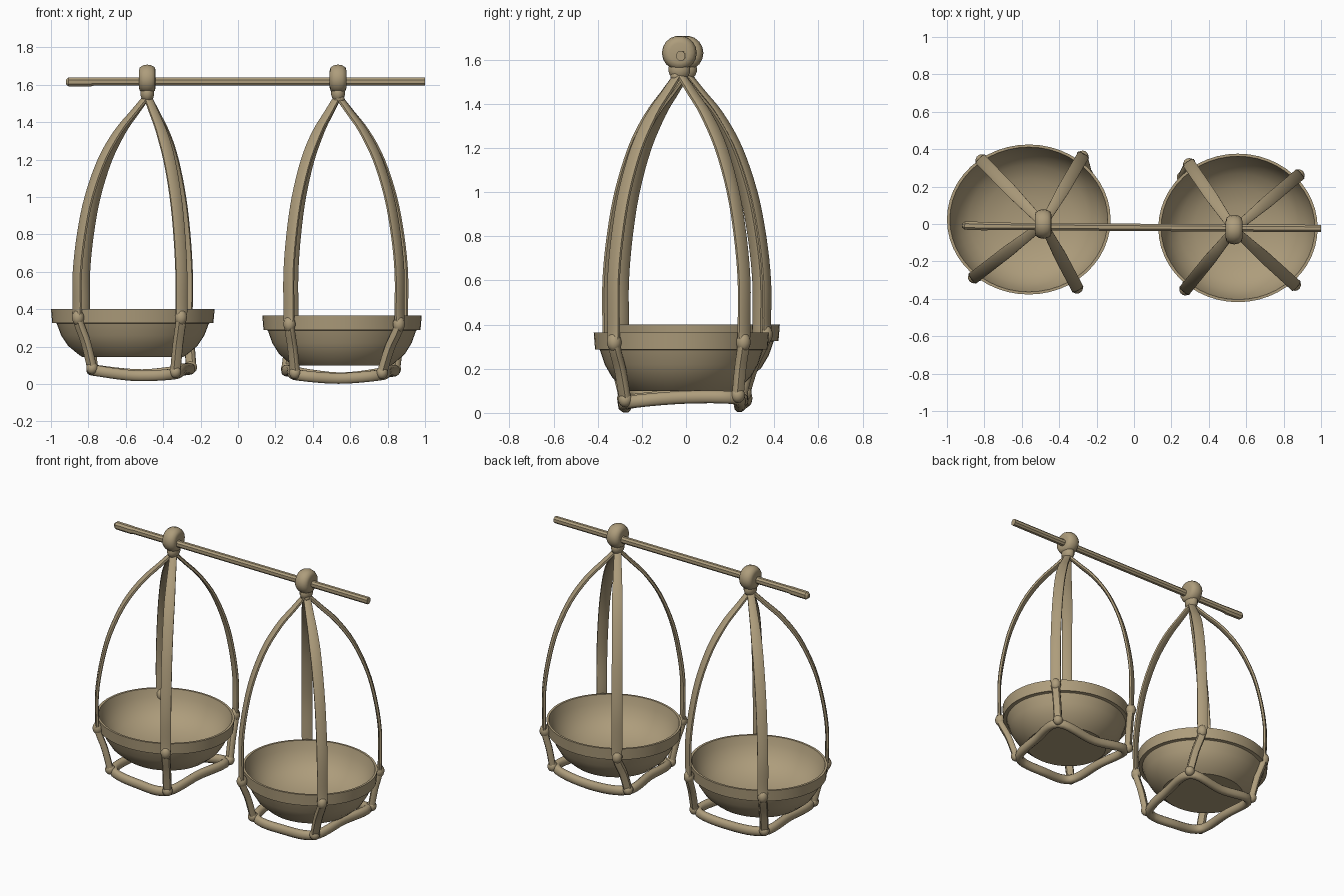
import bpy, bmesh, math
from mathutils import Vector

if "Cube" in bpy.data.objects:
    bpy.data.objects.remove(bpy.data.objects["Cube"])

mat = bpy.data.materials.new("tan wicker")
mat.diffuse_color = (0.42, 0.335, 0.20, 1)
mat.use_nodes = True
mat.node_tree.nodes["Principled BSDF"].inputs["Base Color"].default_value = mat.diffuse_color


def finish(bm, name, angle=40):
    bmesh.ops.recalc_face_normals(bm, faces=bm.faces)
    me = bpy.data.meshes.new(name)
    bm.to_mesh(me)
    bm.free()
    me.materials.append(mat)
    ob = bpy.data.objects.new(name, me)
    bpy.context.collection.objects.link(ob)
    bpy.ops.object.select_all(action='DESELECT')
    ob.select_set(True)
    bpy.context.view_layer.objects.active = ob
    bpy.ops.object.shade_smooth_by_angle(angle=math.radians(angle))
    return ob


def smooth_path(pts, closed=False, steps=4):
    """Catmull-Rom through the points"""
    p = [Vector(q) for q in pts]
    n = len(p)
    get = (lambda i: p[i % n]) if closed else (lambda i: p[max(0, min(n - 1, i))])
    out = []
    for i in range(n if closed else n - 1):
        a, b, c, d = get(i - 1), get(i), get(i + 1), get(i + 2)
        for k in range(steps):
            t = k / steps
            out.append(0.5 * (2 * b + (c - a) * t + (2 * a - 5 * b + 4 * c - d) * t * t
                              + (3 * b - a - 3 * c + d) * t ** 3))
    if not closed:
        out.append(p[-1])
    return out


def sweep(name, path, side, size, sides=10, power=0.6, closed=False, angle=40):
    """Sweep a rounded section; size(point) gives half width along side, half thickness"""
    bm = bmesh.new()
    n = len(path)
    rings = []
    for i, p in enumerate(path):
        nxt = path[(i + 1) % n] if closed else path[min(i + 1, n - 1)]
        prv = path[i - 1] if closed else path[max(i - 1, 0)]
        tan = (nxt - prv).normalized()
        s = (side - tan * side.dot(tan)).normalized()
        nor = tan.cross(s)
        w, t = size(p)
        ring = []
        for k in range(sides):
            a = 2 * math.pi * (k + 0.5) / sides
            c, d = math.cos(a), math.sin(a)
            c = math.copysign(abs(c) ** power, c)
            d = math.copysign(abs(d) ** power, d)
            ring.append(bm.verts.new(p + s * c * w + nor * d * t))
        rings.append(ring)
    for i in range(n if closed else n - 1):
        r, q = rings[i], rings[(i + 1) % n]
        for k in range(sides):
            bm.faces.new((r[k], r[(k + 1) % sides], q[(k + 1) % sides], q[k]))
    if not closed:
        bm.faces.new(rings[0])
        bm.faces.new(rings[-1])
    return finish(bm, name, angle)


def blob(name, centre, scale):
    bm = bmesh.new()
    bmesh.ops.create_uvsphere(bm, u_segments=14, v_segments=9, radius=1)
    for v in bm.verts:
        v.co = Vector(centre) + Vector([v.co[i] * scale[i] for i in range(3)])
    return finish(bm, name, 60)


def bowl(name, centre, rx, ry, top, bottom, seg=48):
    """Lathed bowl with a flat base and a raised rim band"""
    h = top - bottom
    prof = [(0, 0), (0.62, 0), (0.67, 0.06), (0.79, 0.23), (0.875, 0.45), (0.93, 0.70),
            (0.945, 0.71), (0.985, 0.71), (1.0, 1.0), (0.965, 1.0), (0.93, 0.80),
            (0.85, 0.56), (0.73, 0.37), (0.55, 0.22), (0.3, 0.13), (0, 0.10)]
    bm = bmesh.new()
    rings = []
    for r, z in prof:
        zz = bottom + z * h
        if r == 0:
            rings.append([bm.verts.new((centre[0], centre[1], zz))] * seg)
        else:
            rings.append([bm.verts.new((centre[0] + rx * r * math.cos(2 * math.pi * k / seg),
                                        centre[1] + ry * r * math.sin(2 * math.pi * k / seg), zz))
                          for k in range(seg)])
    for a, b in zip(rings, rings[1:]):
        for k in range(seg):
            j = (k + 1) % seg
            bm.faces.new(list(dict.fromkeys((a[k], a[j], b[j], b[k]))))
    return finish(bm, name, 28)


def basket(tag, centre, rx, ry, top, bottom, apex, corners, feet, dip):
    bowl(tag + "_bowl", centre, rx, ry, top, bottom)
    apex = Vector(apex)
    mid = Vector((centre[0], centre[1], 0))
    curve = [(1.54, 0.0), (1.45, 0.20), (1.35, 0.42), (1.2, 0.65), (1.0, 0.84),
             (0.8, 0.95), (0.6, 1.01), (top + 0.03, 1.01)]
    for i, (c, f) in enumerate(zip(corners, feet)):
        c, f = Vector((c[0], c[1], 0)), Vector(f)
        base = Vector((apex.x, apex.y, 0))
        pts = [base + (c - base) * k + Vector((0, 0, z)) for z, k in curve]
        # below the rim the strap tucks in towards the foot
        pts.append(c + Vector((0, 0, top - 0.06)))
        pts.append(c.lerp(Vector((f.x, f.y, 0)), 0.55) + Vector((0, 0, (top + f.z) / 2 - 0.02)))
        pts.append(f)
        out = (c - base).normalized()
        side = Vector((-out.y, out.x, 0))

        def size(p):
            if p.z < top - 0.03:
                return 0.027, 0.021
            return 0.034 - 0.012 * max(0, (p.z - 1.3) / 0.24), 0.012
        sweep(f"{tag}_strap_{i}", smooth_path(pts), side, size)
        blob(f"{tag}_rim_knot_{i}", c + Vector((0, 0, top - 0.045)), (0.033, 0.033, 0.042))
        blob(f"{tag}_foot_knot_{i}", f, (0.032, 0.032, 0.034))
    # hanging loop that carries the bowl, tied just inside the feet
    ties = []
    for f in feet:
        f = Vector(f)
        inward = (mid - Vector((f.x, f.y, 0))).normalized()
        ties.append(f + inward * 0.022 - Vector((0, 0, 0.012)))
    loop = []
    for i in range(4):
        a, b = ties[i], ties[(i + 1) % 4]
        m = (a + b) / 2
        m += (Vector((m.x, m.y, 0)) - mid) * 0.06
        m.z = dip[i]
        loop += [a, m]
    sweep(tag + "_bottom_loop", smooth_path(loop, True, 6), Vector((0, 0, 1)),
          lambda p: (0.030, 0.026), power=0.85, closed=True)
    # wrapped knot around the pole, with a neck gathering the straps
    k = Vector((apex.x, apex.y, 1.63))
    knot = [(-0.045, 0.045), (-0.040, 0.064), (-0.022, 0.075), (0, 0.079),
            (0.022, 0.075), (0.040, 0.064), (0.045, 0.045)]
    sizes = {round(k.x + dx, 4): r for dx, r in knot}
    sweep(tag + "_pole_knot", [k + Vector((dx, 0, 0)) for dx, r in knot], Vector((0, 0, 1)),
          lambda p: (sizes[min(sizes, key=lambda q: abs(q - p.x))],) * 2,
          sides=18, power=1.0, angle=60)
    blob(tag + "_knot_neck", (apex.x, apex.y, 1.555), (0.038, 0.05, 0.05))


# left basket
basket("left", (-0.5625, 0.024), 0.4375, 0.401, 0.40, 0.145, (-0.485, 0.0),
       [(-0.855, -0.285), (-0.305, -0.34), (-0.275, 0.36), (-0.815, 0.34)],
       [(-0.78, -0.26, 0.085), (-0.335, -0.28, 0.065), (-0.25, 0.265, 0.09), (-0.775, 0.265, 0.085)],
       [0.045, 0.08, 0.05, 0.08])
# right basket
basket("right", (0.556, -0.021), 0.426, 0.397, 0.365, 0.10, (0.535, -0.03),
       [(0.275, -0.35), (0.86, -0.325), (0.88, 0.26), (0.295, 0.32)],
       [(0.305, -0.275, 0.06), (0.77, -0.275, 0.06), (0.84, 0.235, 0.08), (0.26, 0.25, 0.08)],
       [0.03, 0.07, 0.033, 0.07])
blob("right_knot_tie", (0.54, -0.045, 1.525), (0.03, 0.026, 0.024))

# carrying pole with a thicker left tip
sweep("carrying_pole",
      [Vector(p) for p in ((-0.92, -0.008, 1.615), (-0.905, -0.008, 1.615), (-0.79, -0.012, 1.615),
                           (-0.77, -0.012, 1.617), (0, -0.018, 1.617), (0.985, -0.024, 1.617),
                           (1.0, -0.024, 1.617))],
      Vector((0, 0, 1)),
      lambda p: (0.014, 0.012) if p.x < -0.91 else (0.026, 0.024) if p.x < -0.78 else (0.023, 0.021),
      sides=8, power=0.9, angle=30)
